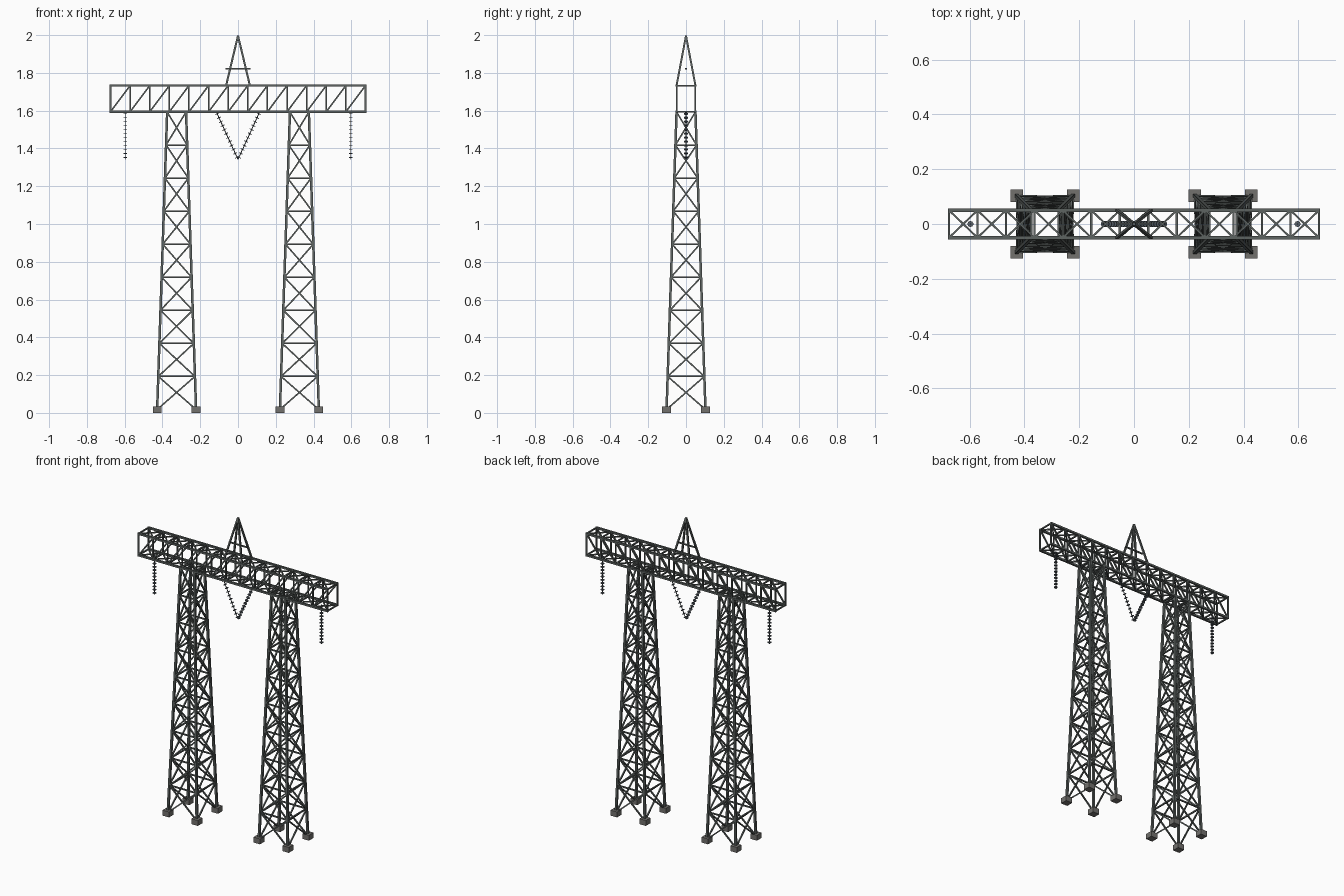
import bpy, bmesh, math
from mathutils import Vector, Matrix

if "Cube" in bpy.data.objects:
    bpy.data.objects.remove(bpy.data.objects["Cube"])


def material(name, c):
    m = bpy.data.materials.new(name)
    m.diffuse_color = (*c, 1)
    m.use_nodes = True
    m.node_tree.nodes["Principled BSDF"].inputs["Base Color"].default_value = m.diffuse_color
    return m


STEEL = material("steel", (0.11, 0.125, 0.12))
CONCRETE = material("concrete", (0.17, 0.165, 0.155))
GLASS = material("insulator", (0.10, 0.12, 0.14))


def finish(bm, name, mat):
    me = bpy.data.meshes.new(name)
    bm.to_mesh(me)
    bm.free()
    me.materials.append(mat)
    ob = bpy.data.objects.new(name, me)
    bpy.context.collection.objects.link(ob)
    return ob


def strut(bm, a, b, w):
    # square bar of width w from a to b
    a, b = Vector(a), Vector(b)
    d = b - a
    z = d.normalized()
    ref = Vector((1, 0, 0)) if abs(z.x) < 0.5 else Vector((0, 1, 0))
    y = z.cross(ref).normalized()
    rot = Matrix((y.cross(z), y, z)).transposed().to_4x4()
    bmesh.ops.create_cube(bm, size=1, matrix=Matrix.Translation((a + b) / 2) @ rot
                          @ Matrix.Diagonal((w, w, d.length, 1)))


# Lattice towers on concrete footings
CX, Z0, Z1, N = 0.325, 0.018, 1.593, 9
R0, R1 = 0.103, 0.05
CORNERS = [(-1, -1), (1, -1), (1, 1), (-1, 1)]


def tower_point(cx, k, i):
    t = i / N
    r = R0 + (R1 - R0) * t
    sx, sy = CORNERS[k % 4]
    return (cx + sx * r, sy * r, Z0 + (Z1 - Z0) * t)


for side, cx in (("left", -CX), ("right", CX)):
    legs, braces, feet = bmesh.new(), bmesh.new(), bmesh.new()
    for k in range(4):
        strut(legs, tower_point(cx, k, 0), tower_point(cx, k, N), 0.013)
        x, y, _ = tower_point(cx, k, 0)
        bmesh.ops.create_cube(feet, size=1, matrix=Matrix.Translation((x, y, 0.0175))
                              @ Matrix.Diagonal((0.046, 0.046, 0.035, 1)))
        for i in range(N):
            strut(braces, tower_point(cx, k, i), tower_point(cx, k + 1, i + 1), 0.008)
            strut(braces, tower_point(cx, k + 1, i), tower_point(cx, k, i + 1), 0.008)
            strut(braces, tower_point(cx, k, i + 1), tower_point(cx, k + 1, i + 1), 0.008)
    finish(legs, side + "_tower_legs", STEEL)
    finish(braces, side + "_tower_bracing", STEEL)
    finish(feet, side + "_tower_footings", CONCRETE)

# Box truss crossbeam
L, W, B, T, M = 0.675, 0.05, 1.594, 1.733, 13
chords, web = bmesh.new(), bmesh.new()
for y in (-W, W):
    for z in (B, T):
        strut(chords, (-L - 0.004, y, z), (L + 0.004, y, z), 0.012)
xs = [-L + 2 * L * i / M for i in range(M + 1)]
for i, x in enumerate(xs):
    for y in (-W, W):
        strut(web, (x, y, B), (x, y, T), 0.008)
        if i < M:
            strut(web, (x, y, B), (xs[i + 1], y, T), 0.008)
    for z in (B, T):
        strut(web, (x, -W, z), (x, W, z), 0.008)
        if i < M:
            for s in (-1, 1):
                strut(web, (x, -W * s, z), (xs[i + 1], W * s, z), 0.007)
finish(chords, "beam_chords", STEEL)
finish(web, "beam_web", STEEL)

# Central peak with tie bar
peak = bmesh.new()
for sx, sy in CORNERS:
    strut(peak, (sx * 0.063, sy * W, T), (0, 0, 1.997), 0.010)
strut(peak, (-0.065, 0, 1.823), (0.065, 0, 1.823), 0.008)
finish(peak, "earth_wire_peak", STEEL)


# Insulator strings: thin rod with stacked discs
def insulator(name, a, b, n=12):
    a, b = Vector(a), Vector(b)
    d = b - a
    rot = d.to_track_quat('Z', 'Y').to_matrix().to_4x4()
    bm = bmesh.new()
    bmesh.ops.create_cone(bm, cap_ends=True, segments=8, radius1=0.0025, radius2=0.0025,
                          depth=d.length, matrix=Matrix.Translation((a + b) / 2) @ rot)
    for i in range(n):
        p = a + d * ((i + 0.5) / n)
        bmesh.ops.create_cone(bm, cap_ends=True, segments=10, radius1=0.011, radius2=0.011,
                              depth=0.004, matrix=Matrix.Translation(p) @ rot)
    finish(bm, name, GLASS)


for side, s in (("left", -1), ("right", 1)):
    insulator(side + "_insulator", (s * 0.597, 0, B), (s * 0.597, 0, 1.341))
    insulator(side + "_v_insulator", (s * 0.115, 0, B), (0, 0, 1.342))
